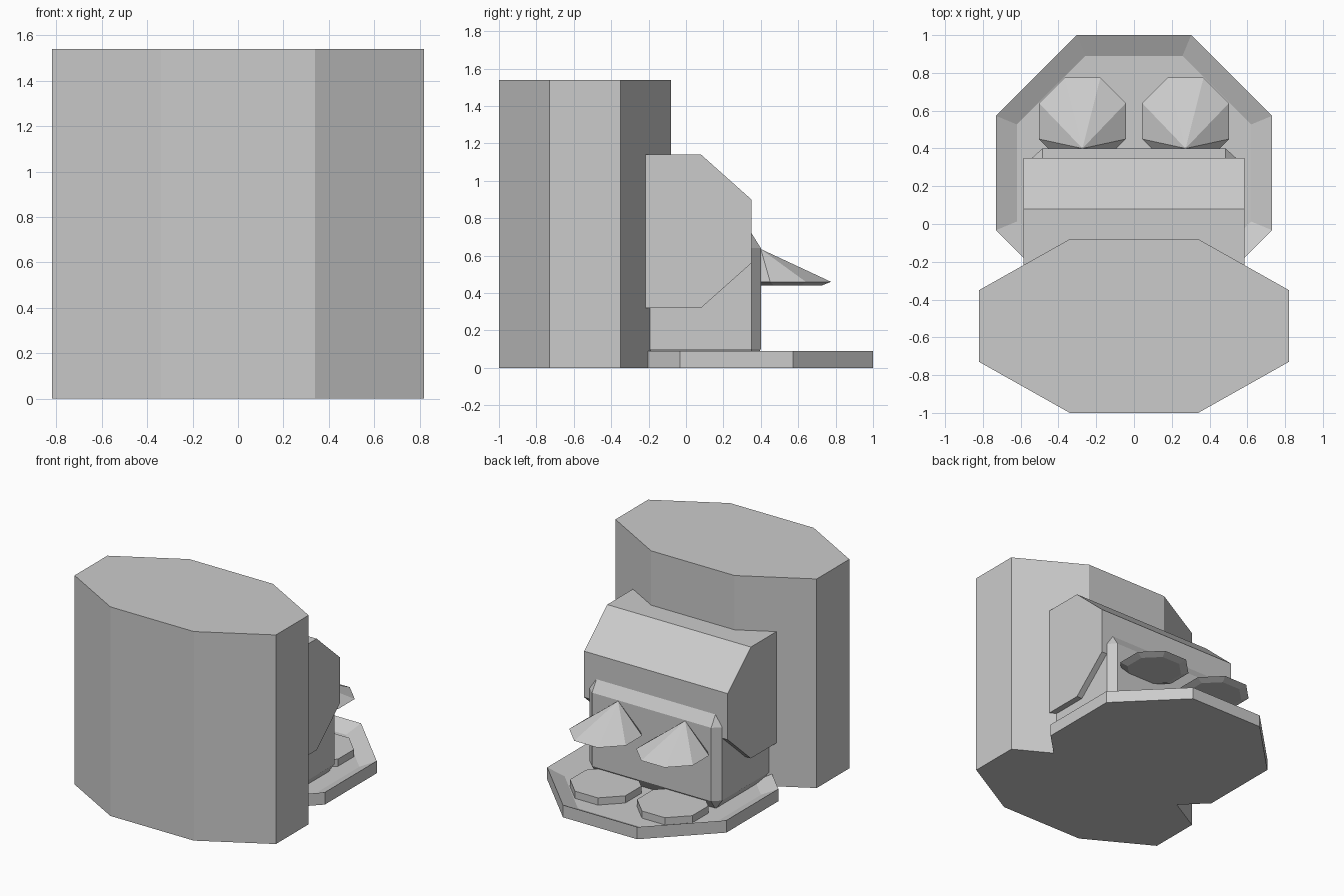
import bpy, bmesh, math

if "Cube" in bpy.data.objects:
    bpy.data.objects.remove(bpy.data.objects["Cube"])


def make(name, build):
    bm = bmesh.new()
    build(bm)
    bmesh.ops.recalc_face_normals(bm, faces=bm.faces)
    me = bpy.data.meshes.new(name)
    bm.to_mesh(me)
    bm.free()
    ob = bpy.data.objects.new(name, me)
    bpy.context.collection.objects.link(ob)
    return ob


def octagon(cx, cy, a):
    # regular octagon with flat sides at distance a from the centre
    r = a / math.cos(math.pi / 8)
    return [(cx + r * math.cos((i + .5) * math.pi / 4),
             cy + r * math.sin((i + .5) * math.pi / 4)) for i in range(8)]


def loft(name, rings):
    # stacked rings; a one-point ring closes to a tip
    def build(bm):
        loops = [[bm.verts.new(p) for p in ring] for ring in rings]
        for a, b in zip(loops, loops[1:]):
            for i in range(len(a)):
                j = (i + 1) % len(a)
                if len(b) == 1:
                    bm.faces.new((a[i], a[j], b[0]))
                else:
                    bm.faces.new((a[i], a[j], b[j], b[i]))
        for cap in (loops[0], loops[-1]):
            if len(cap) > 2:
                bm.faces.new(cap)
    return make(name, build)


def at_z(pts, z):
    return [(x, y, z) for x, y in pts]


# tall front block
half = [(.34, -.08), (.82, -.35), (.82, -.73), (.34, -1)]
plan = half + [(-x, y) for x, y in reversed(half)]
loft("tall_front_block", [at_z(plan, 0), at_z(plan, 1.54)])

# dished base tray
outer, inner = octagon(0, .27, .73), octagon(0, .27, .62)
loft("base_tray", [at_z(outer, 0), at_z(outer, .09), at_z(inner, .035)])

# octagonal upper housing lying along x
side = [(y, .73 + (z - .73) * .41 / .46) for y, z in octagon(-.11, .73, .46)]
loft("upper_housing", [[(x, y, z) for y, z in side] for x in (-.585, .585)])


# lower body with chamfered edges
def lower(bm):
    lo, hi, cut = (-.54, -.4, .02), (.54, .40, .72), (.055, .05, .08)
    bmesh.ops.create_cube(bm, size=1)
    bmesh.ops.scale(bm, vec=[(h - l) / c for l, h, c in zip(lo, hi, cut)], verts=bm.verts)
    bmesh.ops.bevel(bm, geom=bm.edges[:], offset=1, segments=1, affect='EDGES')
    bmesh.ops.scale(bm, vec=cut, verts=bm.verts)
    bmesh.ops.translate(bm, vec=[(h + l) / 2 for l, h in zip(lo, hi)], verts=bm.verts)


make("lower_body", lower)

# paired spouts with a swept tip, and round pads under them
for s, tag in ((-1, "left"), (1, "right")):
    x = s * .273
    loft("spout_" + tag, [at_z(octagon(x, .545, .18), .44),
                          at_z(octagon(x, .545, .23), .46), [(x, .40, .635)]])
    pad = octagon(x, .545, .225)
    loft("pad_" + tag, [at_z(pad, .03), at_z(pad, .088)])
